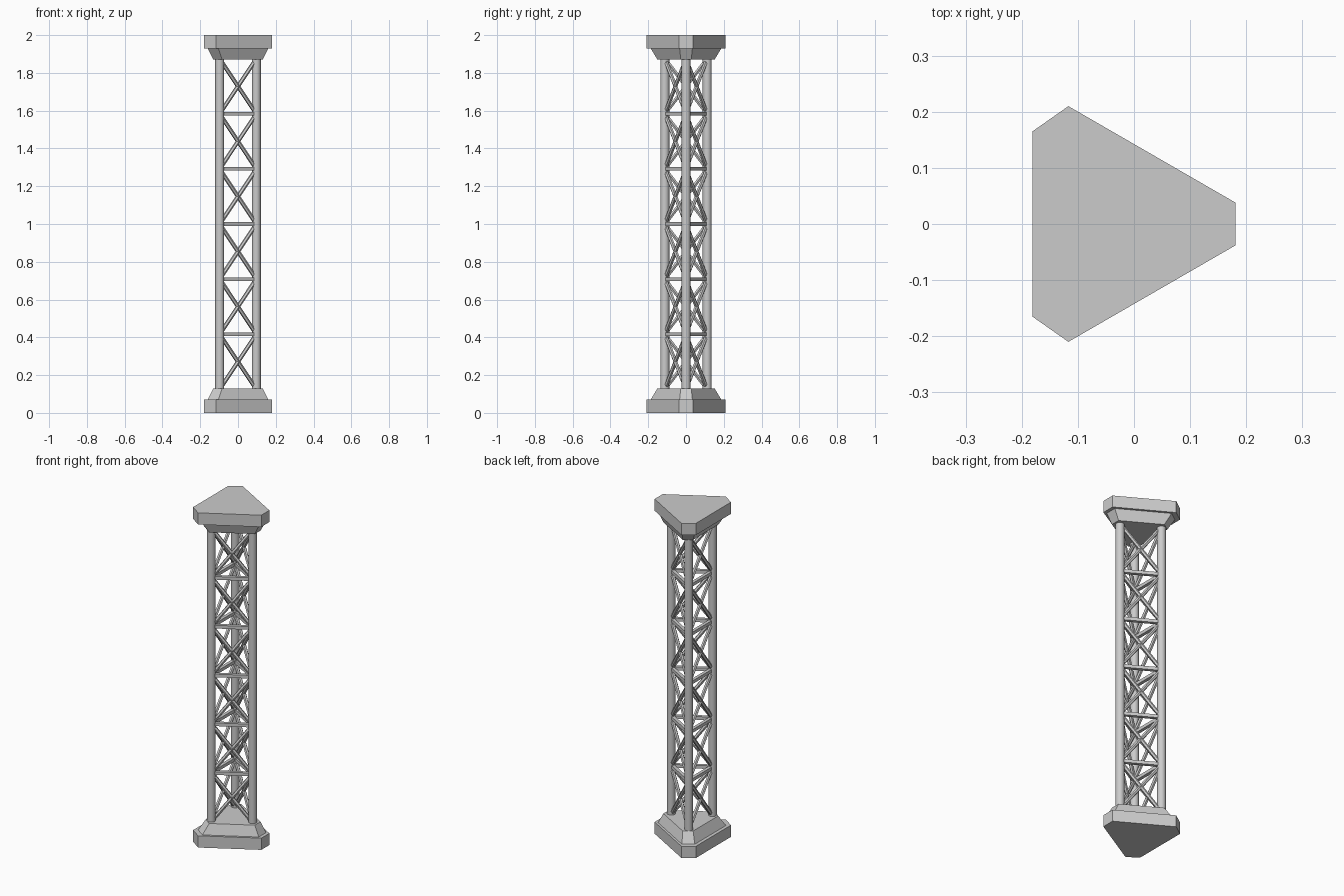
import bpy, bmesh, math
from mathutils import Vector

if "Cube" in bpy.data.objects:
    bpy.data.objects.remove(bpy.data.objects["Cube"])

# Clipped triangle plan shared by both end caps, and the three post positions
PLAN = [(0.181, -0.038), (0.181, 0.038), (-0.117, 0.21),
        (-0.181, 0.165), (-0.181, -0.165), (-0.117, -0.21)]
POSTS = [(0.097, 0.0), (-0.097, 0.112), (-0.097, -0.112)]
LEVELS = [0.125 + i * (1.75 / 6) for i in range(7)]


def finish(name, bm):
    bmesh.ops.recalc_face_normals(bm, faces=bm.faces)
    mesh = bpy.data.meshes.new(name)
    bm.to_mesh(mesh)
    bm.free()
    ob = bpy.data.objects.new(name, mesh)
    bpy.context.collection.objects.link(ob)
    return ob


def cap(name, profile):
    """Stack scaled plan rings given as (z, scale)."""
    bm = bmesh.new()
    rings = [[bm.verts.new((x * s, y * s, z)) for x, y in PLAN] for z, s in profile]
    for a, b in zip(rings, rings[1:]):
        for i in range(6):
            j = (i + 1) % 6
            bm.faces.new((a[i], a[j], b[j], b[i]))
    bm.faces.new(rings[0])
    bm.faces.new(rings[-1])
    return finish(name, bm)


def rod(name, a, b, radius, sides, turn=0.0):
    """Prism running from a to b."""
    a, b = Vector(a), Vector(b)
    d = (b - a).normalized()
    ref = Vector((0, 0, 1)) if abs(d.z) < 0.99 else Vector((1, 0, 0))
    u = d.cross(ref).normalized()
    v = d.cross(u)
    bm = bmesh.new()
    ends = []
    for p in (a, b):
        ends.append([bm.verts.new(p + radius * (math.cos(t) * u + math.sin(t) * v))
                     for t in (turn + 2 * math.pi * k / sides for k in range(sides))])
    for k in range(sides):
        j = (k + 1) % sides
        bm.faces.new((ends[0][k], ends[0][j], ends[1][j], ends[1][k]))
    for ring in ends:
        bm.faces.new(ring)
    return finish(name, bm)


# Stepped, tapered end caps
profile = [(0, 1), (0.07, 1), (0.07, 0.89), (0.13, 0.72)]
cap("base_cap", profile)
cap("top_cap", [(2 - z, s) for z, s in profile])

# Upright posts
for i, (x, y) in enumerate(POSTS):
    post = rod(f"post_{i}", (x, y, 0.1), (x, y, 1.9), 0.0235, 16)
    for p in post.data.polygons:
        p.use_smooth = len(p.vertices) == 4

# Lattice on each of the three sides
for i in range(3):
    p, q = POSTS[i], POSTS[(i + 1) % 3]
    for n, z in enumerate(LEVELS[1:-1]):
        rod(f"crossbar_{i}_{n}", (*p, z), (*q, z), 0.0135, 4, math.pi / 4)
    for n, (z0, z1) in enumerate(zip(LEVELS, LEVELS[1:])):
        rod(f"brace_up_{i}_{n}", (*p, z0), (*q, z1), 0.011, 6)
        rod(f"brace_down_{i}_{n}", (*p, z1), (*q, z0), 0.011, 6)
